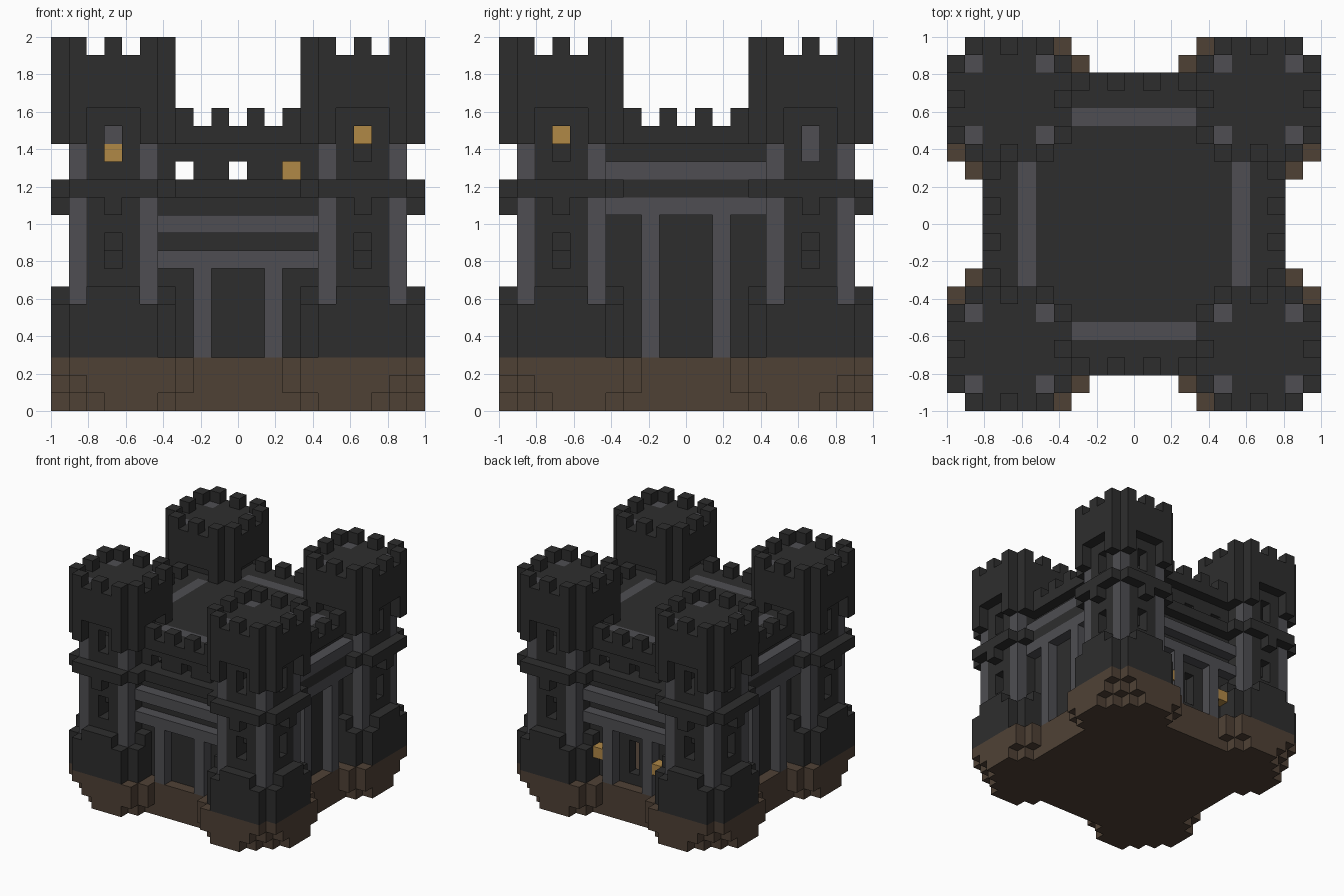
import bpy
import bmesh
from mathutils import Vector

cube = bpy.data.objects.get("Cube")
if cube:
    bpy.data.objects.remove(cube, do_unlink=True)

N = 21                 # blocks along each side
LAST = N - 1
SIZE = 2 / N


def material(name, rgb):
    m = bpy.data.materials.new(name)
    m.use_nodes = True
    color = (*rgb, 1)
    m.diffuse_color = color
    m.node_tree.nodes["Principled BSDF"].inputs["Base Color"].default_value = color
    return m


dark = material("dark stone", (0.027, 0.027, 0.027))
grey = material("grey stone", (0.077, 0.076, 0.085))
brown = material("brown earth", (0.078, 0.053, 0.036))
amber = material("amber glow", (0.434, 0.246, 0.061))

parts = {}             # name -> (block set, material)


def block(i, j, k):
    """Blocks in inclusive ranges; a plain number means a single layer."""
    r = [range(a, a + 1) if isinstance(a, int) else range(a[0], a[1] + 1) for a in (i, j, k)]
    return {(x, y, z) for x in r[0] for y in r[1] for z in r[2]}


def swap(cells):
    return {(j, i, k) for i, j, k in cells}


def diagonal(cells):
    return cells | swap(cells)


def mirrored(cells):
    out = set()
    for i, j, k in cells:
        out |= {(i, j, k), (LAST - i, j, k), (i, LAST - j, k), (LAST - i, LAST - j, k)}
    return out


def carve(cells):
    for owned, _ in parts.values():
        owned -= cells


def add(name, cells, mat):
    carve(cells)
    parts[name] = (set(cells), mat)


def ring(k):
    """Outer ring of a tower, without its four corner blocks."""
    return {(i, j, z) for i, j, z in block((0, 6), (0, 6), k)
            if (i in (0, 6)) != (j in (0, 6))}


def middle(c):
    return 2 <= c[0] <= 4 or 2 <= c[1] <= 4


# Earth base with stepped corners
foot = {(i, j, k) for i, j, k in block((0, 7), (0, 7), (0, 2))
        if i + j >= 3 - k and abs(i - j) <= (5 if k == 0 else 6)}
add("earth_base", mirrored(foot) | block((2, 18), (2, 18), (0, 2)), brown)

# Main walls, band course and flat roof
wall = block((6, 14), 3, (3, 14))
add("main_walls", mirrored(diagonal(wall)), dark)
add("wall_band", mirrored(diagonal(block((6, 14), 2, 12))), dark)
add("roof", block((2, 18), (2, 18), 15), dark)
add("roof_strips", mirrored(diagonal(block((7, 13), 4, 15))), grey)
merlons = set()
for i in range(7, 14, 2):
    merlons |= block(i, 2, 16)
add("wall_merlons", mirrored(diagonal(merlons)), dark)

# Beams and posts framing the walls
front_frame = block((6, 14), 2, 10) | block((6, 14), 2, 8)
side_frame = block((6, 14), 2, 13) | block((6, 14), 2, 11)
for i in (8, 12):
    front_frame |= block(i, 2, (3, 7))
    side_frame |= block(i, 2, (3, 10))
add("front_and_back_frames", mirrored(front_frame), grey)
add("side_frames", mirrored(swap(side_frame)), grey)

# Towers: body, corner pillars, skirt, band, crown and merlons
add("tower_bodies", mirrored(block((1, 5), (1, 5), (3, 19))), dark)
pillars = set()
for i in (1, 5):
    for j in (1, 5):
        pillars |= block(i, j, (3, 19))
add("tower_pillars", mirrored(pillars), grey)
skirt = {c for c in ring((3, 6)) if c[2] < 6 or middle(c)}
add("tower_skirts", mirrored(skirt), dark)
add("tower_bands", mirrored(ring(12)), dark)
add("band_brackets", mirrored(diagonal(block(3, 0, 11))), dark)
crown = {c for c in ring((15, 19)) if c[2] >= 17 or not middle(c)}
add("tower_crowns", mirrored(crown), dark)
add("tower_merlons", mirrored({c for c in ring(20) if c[0] % 2 or c[1] % 2
                               if (c[0] if c[1] in (0, 6) else c[1]) % 2}), dark)

# Openings: tower windows, wall windows and rear door
carve(mirrored(diagonal(block(3, (1, 2), (14, 15)))))
carve(mirrored(block((2, 4), (2, 4), (14, 15))))
carve(mirrored(diagonal(block(3, 1, (8, 9)) | block(3, 2, 8))))
carve(mirrored(block(7, 3, 13) | block(10, 3, 13)))
carve(block(10, 17, (4, 6)))

# Lanterns and their posts
add("lanterns", {(17, 3, 15), (3, 3, 14), (3, 17, 14), (13, 10, 13)}, amber)
add("lantern_posts", {(3, 3, 15), (3, 17, 15), (17, 17, 14), (17, 17, 15)}, grey)
add("rear_torches", {(7, 18, 5), (13, 18, 5)}, amber)

# Turn each part into a mesh of its exposed faces
solid = set().union(*(cells for cells, _ in parts.values()))
AXES = [Vector(a) for a in ((1, 0, 0), (0, 1, 0), (0, 0, 1))]


def build(name, cells, mat):
    bm = bmesh.new()
    for cell in sorted(cells):
        center = Vector(cell) + Vector((0.5, 0.5, 0.5))
        for a in range(3):
            for s in (1, -1):
                n = AXES[a] * s
                if tuple(int(v) for v in Vector(cell) + n) in solid:
                    continue
                u, w = AXES[(a + 1) % 3], AXES[(a + 2) % 3] * s
                corners = [center + (n + u * p + w * q) / 2
                           for p, q in ((-1, -1), (1, -1), (1, 1), (-1, 1))]
                bm.faces.new([bm.verts.new((c - Vector((N / 2, N / 2, 0))) * SIZE)
                              for c in corners])
    bmesh.ops.remove_doubles(bm, verts=bm.verts, dist=SIZE / 100)
    mesh = bpy.data.meshes.new(name)
    bm.to_mesh(mesh)
    bm.free()
    mesh.materials.append(mat)
    bpy.context.collection.objects.link(bpy.data.objects.new(name, mesh))


for part_name, (part_cells, part_mat) in parts.items():
    build(part_name, part_cells, part_mat)
